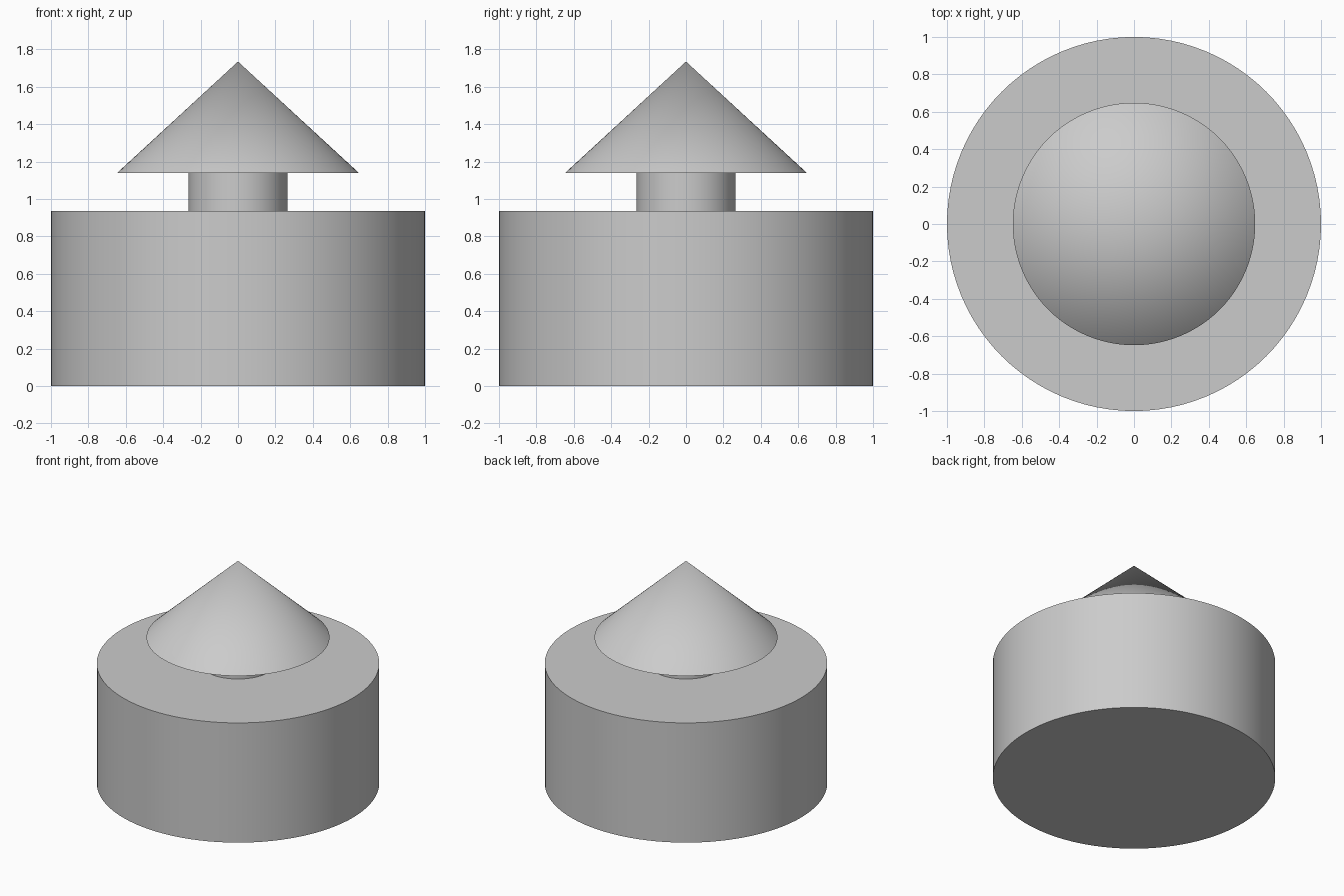
import bpy
import math

old = bpy.data.objects.get("Cube")
if old:
    bpy.data.objects.remove(old, do_unlink=True)

grey = bpy.data.materials.new("light grey")
grey.use_nodes = True
colour = (0.6, 0.6, 0.6, 1.0)
grey.diffuse_color = colour
grey.node_tree.nodes["Principled BSDF"].inputs["Base Color"].default_value = colour


def round_part(name, bottom_radius, top_radius, z_low, z_high):
    """Upright cylinder or cone between two heights."""
    bpy.ops.mesh.primitive_cone_add(
        vertices=96, radius1=bottom_radius, radius2=top_radius,
        depth=z_high - z_low, location=(0, 0, (z_low + z_high) / 2))
    part = bpy.context.object
    part.name = name
    part.data.materials.append(grey)
    bpy.ops.object.shade_smooth_by_angle(angle=math.radians(30))
    return part


# Wide drum, short neck and overhanging pointed cap
round_part("base_drum", 1.0, 1.0, 0.0, 0.935)
round_part("neck", 0.265, 0.265, 0.935, 1.138)
round_part("cone_cap", 0.648, 0.0, 1.138, 1.735)
